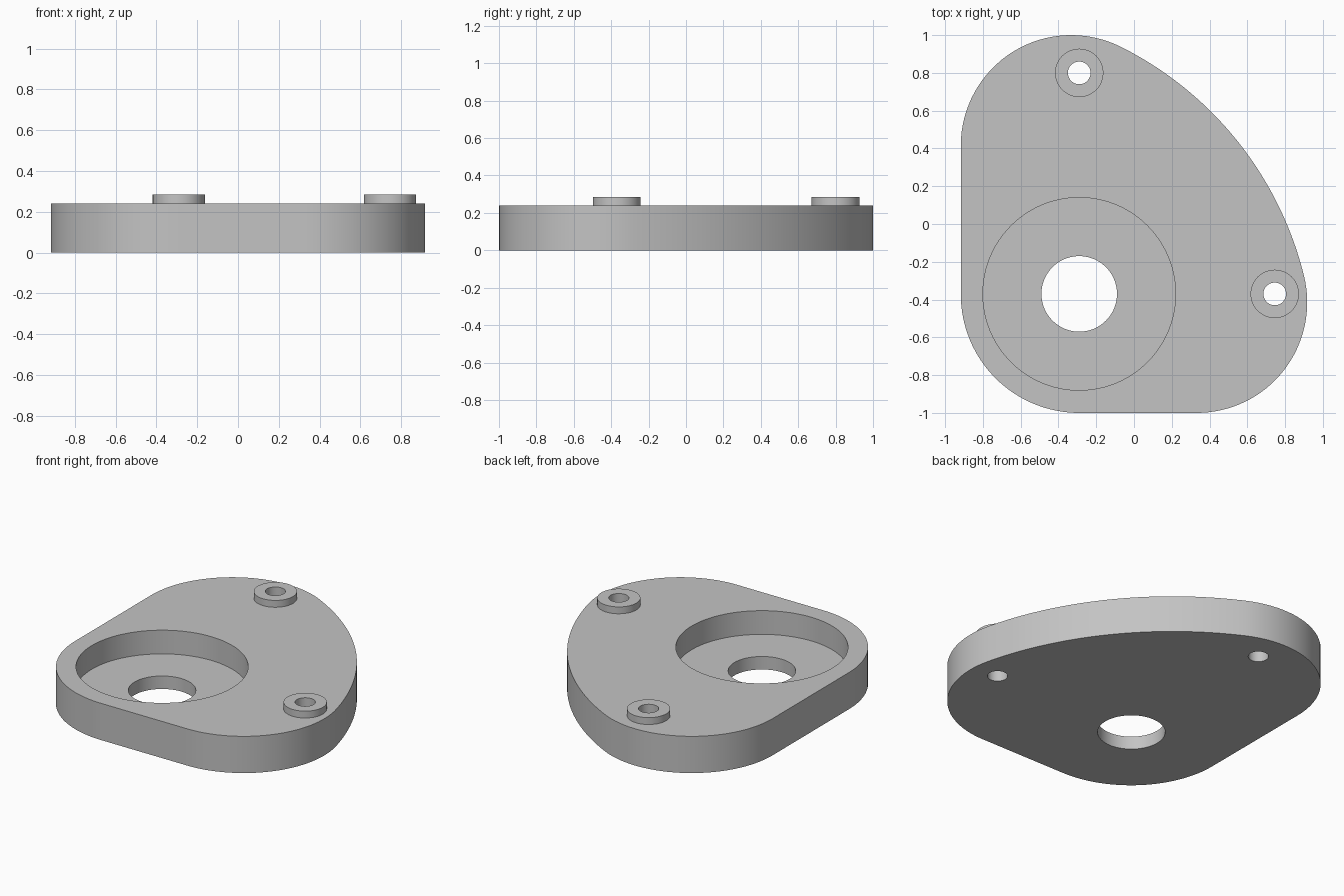
import bpy, bmesh
from math import sin, cos, pi, atan2, hypot

cube = bpy.data.objects.get("Cube")
if cube:
    bpy.data.objects.remove(cube, do_unlink=True)

PLATE_TOP, FLOOR, BOSS_TOP = 0.24, 0.085, 0.285
BORE = (-0.29, -0.37)
BOSSES = {"back_boss": (-0.29, 0.80), "left_boss": (0.745, -0.37)}

grey = bpy.data.materials.new("plain grey")
grey.use_nodes = True
grey.diffuse_color = (0.55, 0.55, 0.55, 1)
grey.node_tree.nodes["Principled BSDF"].inputs["Base Color"].default_value = (0.55, 0.55, 0.55, 1)


def make(name, bm):
    bmesh.ops.recalc_face_normals(bm, faces=bm.faces)
    mesh = bpy.data.meshes.new(name)
    bm.to_mesh(mesh)
    bm.free()
    mesh.materials.append(grey)
    obj = bpy.data.objects.new(name, mesh)
    bpy.context.collection.objects.link(obj)
    return obj


def arc(cx, cy, r, start, end, n):
    angles = [start + (end - start) * i / n for i in range(n + 1)]
    return [(cx + r * cos(a), cy + r * sin(a)) for a in angles]


def prism(name, outline, z0, z1):
    bm = bmesh.new()
    face = bm.faces.new([bm.verts.new((x, y, z0)) for x, y in outline])
    top = bmesh.ops.extrude_face_region(bm, geom=[face])["geom"]
    verts = [v for v in top if isinstance(v, bmesh.types.BMVert)]
    bmesh.ops.translate(bm, verts=verts, vec=(0, 0, z1 - z0))
    return make(name, bm)


def circle(center, r, n=96):
    return arc(*center, r, 0, 2 * pi, n)[:-1]


def smooth(obj):
    bpy.ops.object.select_all(action='DESELECT')
    obj.select_set(True)
    bpy.context.view_layer.objects.active = obj
    bpy.ops.object.shade_smooth_by_angle(angle=pi / 6)


# Plate outline: three rounded corners and one broad arc tangent to two of them
r, r_bore = 0.585, 0.627
cx, cy = 0.917 - r, 1 - r
half, h = hypot(cx, cy), 1.15
bx, by = -h * cy / half, -h * cx / half
big = r + hypot(half, h)
low = atan2(-cy - by, cx - bx)
high = atan2(cy - by, -cx - bx)
outline = (arc(cx, -cy, r, -pi / 2, low, 32)
           + arc(bx, by, big, low, high, 48)[1:-1]
           + arc(-cx, cy, r, high, pi, 32)
           + arc(r_bore - 0.917, r_bore - 1, r_bore, pi, 1.5 * pi, 32))
plate = prism("plate", outline, 0, PLATE_TOP)

# Round pocket, its through bore and the two screw holes
cutters = [prism("pocket_cutter", circle(BORE, 0.51), FLOOR, 0.5),
           prism("bore_cutter", circle(BORE, 0.2), -0.2, 0.4)]
cutters += [prism("screw_hole_cutter", circle(c, 0.06, 48), -0.2, 0.4) for c in BOSSES.values()]
for cutter in cutters:
    cutter.hide_render = True
    mod = plate.modifiers.new("cut", 'BOOLEAN')
    mod.operation = 'DIFFERENCE'
    mod.solver = 'EXACT'
    mod.object = cutter
bpy.context.view_layer.update()
cut_mesh = bpy.data.meshes.new_from_object(
    plate.evaluated_get(bpy.context.evaluated_depsgraph_get()))
plate.modifiers.clear()
plate.data = cut_mesh
for cutter in cutters:
    bpy.data.objects.remove(cutter, do_unlink=True)
smooth(plate)

# Raised ring around each screw hole
for name, center in BOSSES.items():
    bm = bmesh.new()
    profile = [(0.128, PLATE_TOP), (0.128, BOSS_TOP), (0.06, BOSS_TOP), (0.06, PLATE_TOP)]
    rings = [[bm.verts.new((x, y, z)) for x, y in circle(center, rad, 48)] for rad, z in profile]
    for a, b in zip(rings, rings[1:]):
        for i in range(48):
            j = (i + 1) % 48
            bm.faces.new((a[i], a[j], b[j], b[i]))
    boss = make(name, bm)
    # An open strip needs its outer side checked
    if boss.data.polygons[48].normal.z < 0:
        boss.data.flip_normals()
    smooth(boss)
